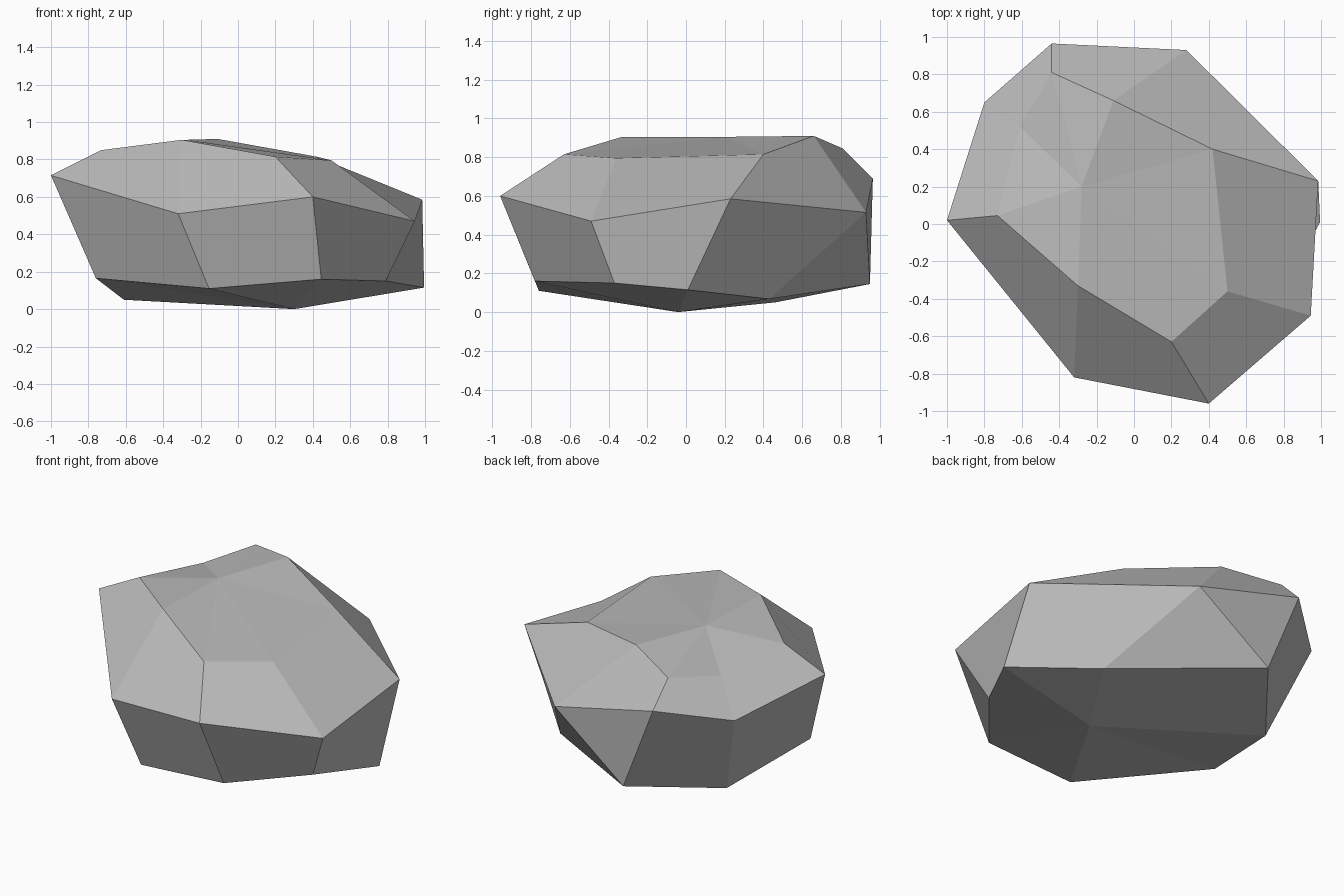
import bpy
import bmesh
from mathutils import Vector

# Start clean of the default cube only
default_cube = bpy.data.objects.get("Cube")
if default_cube:
    bpy.data.objects.remove(default_cube, do_unlink=True)


def make_material(name, colour):
    material = bpy.data.materials.new(name)
    material.use_nodes = True
    material.diffuse_color = colour
    shader = next(node for node in material.node_tree.nodes
                  if node.type == "BSDF_PRINCIPLED")
    shader.inputs["Base Color"].default_value = colour
    shader.inputs["Roughness"].default_value = 0.9
    return material


def add_ring(bm, points):
    return [bm.verts.new(Vector(point)) for point in points]


def bridge(bm, lower, upper):
    """Join two rings of equal length with a band of quads."""
    faces = []
    count = len(lower)
    for i in range(count):
        j = (i + 1) % count
        faces.append(bm.faces.new((lower[i], lower[j], upper[j], upper[i])))
    return faces


def cap(bm, ring, centre):
    """Close a ring with a fan of triangles around a centre point."""
    tip = bm.verts.new(Vector(centre))
    for i, vert in enumerate(ring):
        bm.faces.new((vert, ring[(i + 1) % len(ring)], tip))


# Cross-section rings, each starting at the -x side and passing the front
foot_points = [
    (-.76, -.175, .165), (-.155, -.76, .11), (.445, -.78, .16), (.79, -.37, .15),
    (.995, .01, .115), (.59, .43, .068), (-.22, .95, .145), (-.61, .46, .05),
]
rim_points = [
    (-1, .02, .715), (-.32, -.82, .51), (.4, -.96, .6), (.945, -.49, .47),
    (.985, .23, .585), (.28, .93, .515), (-.44, .965, .69), (-.8, .65, .605),
]
crown_points = [
    (-.73, .045, .85), (-.3, -.33, .905), (.2, -.63, .815), (.5, -.36, .795),
    (.42, .4, .815), (-.11, .66, .91), (-.44, .81, .845), (-.61, .52, .793),
]

# Boulder: sides, chamfered shoulder, then the top and underside
bm = bmesh.new()
foot = add_ring(bm, foot_points)
rim = add_ring(bm, rim_points)
crown = add_ring(bm, crown_points)
sides = bridge(bm, foot, rim)
bridge(bm, rim, crown)
cap(bm, crown, (-.28, .2, .905))
cap(bm, foot, (.3, -.04, 0))

# Crease across the bent back side
bmesh.utils.face_split(sides[5], rim[5], foot[6])
bmesh.ops.recalc_face_normals(bm, faces=bm.faces[:])

mesh = bpy.data.meshes.new("boulder")
bm.to_mesh(mesh)
bm.free()
mesh.materials.append(make_material("stone grey", (.5, .5, .5, 1)))
boulder = bpy.data.objects.new("boulder", mesh)
bpy.context.collection.objects.link(boulder)
